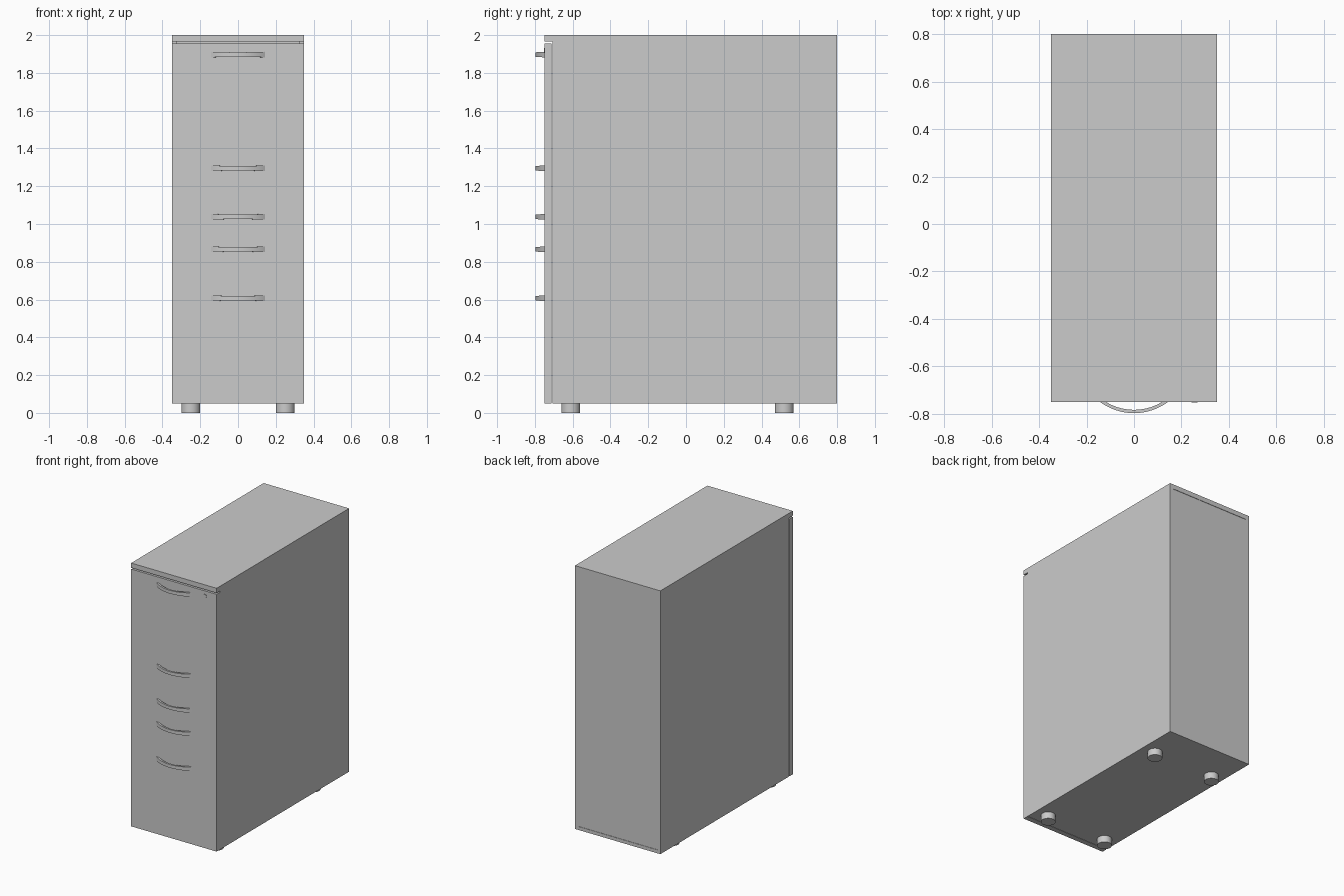
import bpy, bmesh, math

if "Cube" in bpy.data.objects:
    bpy.data.objects.remove(bpy.data.objects["Cube"])


def finish(name, bm, smooth=False):
    bmesh.ops.recalc_face_normals(bm, faces=bm.faces[:])
    me = bpy.data.meshes.new(name)
    bm.to_mesh(me)
    bm.free()
    ob = bpy.data.objects.new(name, me)
    bpy.context.collection.objects.link(ob)
    if smooth:
        bpy.ops.object.select_all(action='DESELECT')
        ob.select_set(True)
        bpy.context.view_layer.objects.active = ob
        bpy.ops.object.shade_smooth_by_angle(angle=math.radians(35))
    return ob


def box(name, x, y, z):
    bm = bmesh.new()
    bmesh.ops.create_cube(bm, size=1)
    for v in bm.verts:
        v.co = [(a + b) / 2 + c * (b - a) for c, (a, b) in zip(v.co, (x, y, z))]
    return finish(name, bm)


def cylinder(name, r, depth, loc, rot=(0, 0, 0), n=32):
    bm = bmesh.new()
    bmesh.ops.create_cone(bm, cap_ends=True, segments=n, radius1=r, radius2=r, depth=depth)
    ob = finish(name, bm, True)
    ob.location = loc
    ob.rotation_euler = rot
    return ob


def bow_handle(name, z):
    # rectangular section swept along a shallow arc, slightly taller at the ends
    half, sag, thick, n = 0.143, 0.047, 0.014, 24
    radius = (half ** 2 + sag ** 2) / (2 * sag)
    cy = -0.75 - sag + radius
    end = math.asin(half / radius)
    bm = bmesh.new()
    rings = []
    for i in range(n + 1):
        t = 2 * i / n - 1
        h = 0.012 + 0.003 * t * t
        a = t * end
        ring = []
        for r, dz in ((radius, -h), (radius, h), (radius - thick, h), (radius - thick, -h)):
            ring.append(bm.verts.new((r * math.sin(a), cy - r * math.cos(a), z + dz)))
        rings.append(ring)
    for a, b in zip(rings, rings[1:]):
        for k in range(4):
            bm.faces.new((a[k], a[(k + 1) % 4], b[(k + 1) % 4], b[k]))
    bm.faces.new(rings[0])
    bm.faces.new(rings[-1])
    return finish(name, bm, True)


# Carcass panels
W, T = 0.35, 0.025
box("top_panel", (-W, W), (-0.75, 0.8), (1.965, 2.0))
box("left_side", (-W, -W + T), (-0.708, 0.8), (0.05, 1.965))
box("right_side", (W - T, W), (-0.708, 0.8), (0.05, 1.965))
box("bottom_panel", (-W + T, W - T), (-0.708, 0.8), (0.05, 0.075))
box("back_panel", (-W + T, W - T), (0.775, 0.797), (0.075, 1.965))

# Front panel, set just clear of the carcass
box("front_panel", (-W, W), (-0.75, -0.711), (0.05, 1.955))

# Handles
for i, z in enumerate((1.897, 1.295, 1.038, 0.866, 0.607)):
    bow_handle(f"handle_{i + 1}", z)

# Lock
cylinder("lock", 0.013, 0.012, (0.255, -0.747, 1.918), (math.pi / 2, 0, 0), 24)

# Feet
for sx, side in ((-1, "left"), (1, "right")):
    for y, end in ((-0.61, "front"), (0.52, "back")):
        cylinder(f"{end}_{side}_foot", 0.05, 0.05, (sx * 0.25, y, 0.025))
